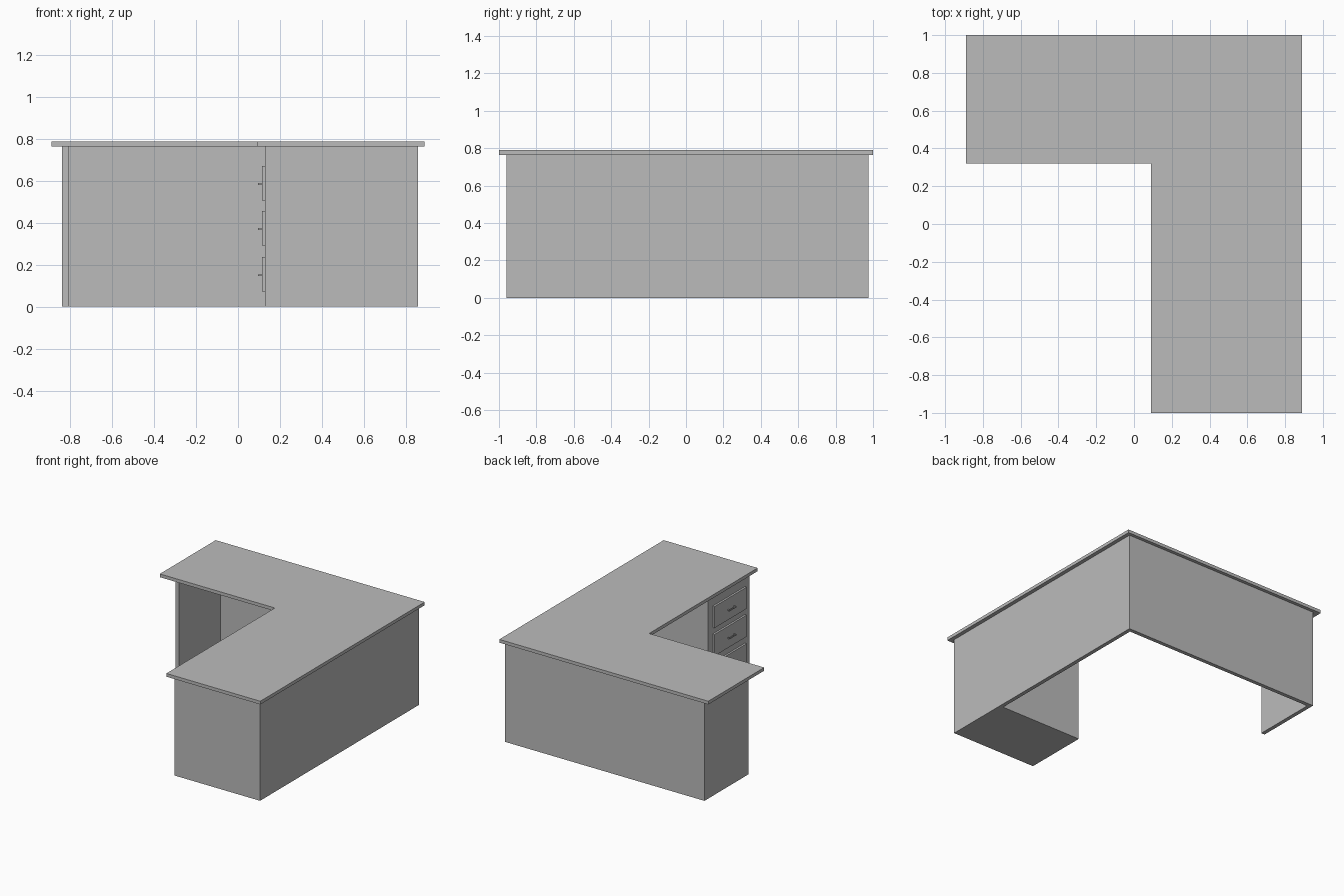
import bpy
import bmesh

cube = bpy.data.objects.get("Cube")
if cube:
    bpy.data.objects.remove(cube, do_unlink=True)

grey = bpy.data.materials.new("mid grey")
grey.use_nodes = True
colour = (0.5, 0.5, 0.5, 1)
grey.diffuse_color = colour
grey.node_tree.nodes["Principled BSDF"].inputs["Base Color"].default_value = colour


def extrude_outline(name, outline, bottom, top):
    """Solid made by raising a plan outline from bottom to top."""
    bm = bmesh.new()
    base = bm.faces.new([bm.verts.new((x, y, bottom)) for x, y in outline])
    raised = bmesh.ops.extrude_face_region(bm, geom=[base], use_keep_orig=True)
    verts = [v for v in raised["geom"] if isinstance(v, bmesh.types.BMVert)]
    bmesh.ops.translate(bm, verts=verts, vec=(0, 0, top - bottom))
    bmesh.ops.recalc_face_normals(bm, faces=bm.faces)
    mesh = bpy.data.meshes.new(name)
    bm.to_mesh(mesh)
    bm.free()
    mesh.materials.append(grey)
    obj = bpy.data.objects.new(name, mesh)
    bpy.context.collection.objects.link(obj)
    return obj


def box(name, x, y, z):
    (x0, x1), (y0, y1) = x, y
    return extrude_outline(name, [(x0, y0), (x1, y0), (x1, y1), (x0, y1)], *z)


# L-shaped worktop
WALL_TOP = 0.765
extrude_outline("worktop",
                [(-0.89, 0.32), (0.09, 0.32), (0.09, -1), (0.89, -1), (0.89, 1), (-0.89, 1)],
                WALL_TOP, 0.79)

# End panel, back panel, side panel and drawer pedestal in one outline
T = 0.03
left, right, back, front = -0.84, 0.86, 0.975, -0.96
ped_x, ped_y, panel_y = 0.13, -0.455, 0.44
extrude_outline("body",
                [(left, panel_y), (left + T, panel_y), (left + T, back - T),
                 (right - T, back - T), (right - T, ped_y), (ped_x, ped_y),
                 (ped_x, front), (right, front), (right, back), (left, back)],
                0, WALL_TOP)

# Three drawers on the inner face of the pedestal, each with a bar handle
mid_y = (front + ped_y) / 2
face_x = ped_x - 0.015
bar_x = face_x - 0.02
for label, z in (("lower", 0.155), ("middle", 0.375), ("upper", 0.59)):
    box(label + "_drawer", (face_x, ped_x), (mid_y - 0.195, mid_y + 0.195),
        (z - 0.083, z + 0.083))
    grip = (z - 0.008, z)
    box(label + "_handle_bar", (bar_x, bar_x + 0.007), (mid_y - 0.04, mid_y + 0.04), grip)
    for side, y in (("front", mid_y - 0.036), ("back", mid_y + 0.036)):
        box(label + "_handle_" + side + "_post", (bar_x + 0.007, face_x),
            (y - 0.004, y + 0.004), grip)
